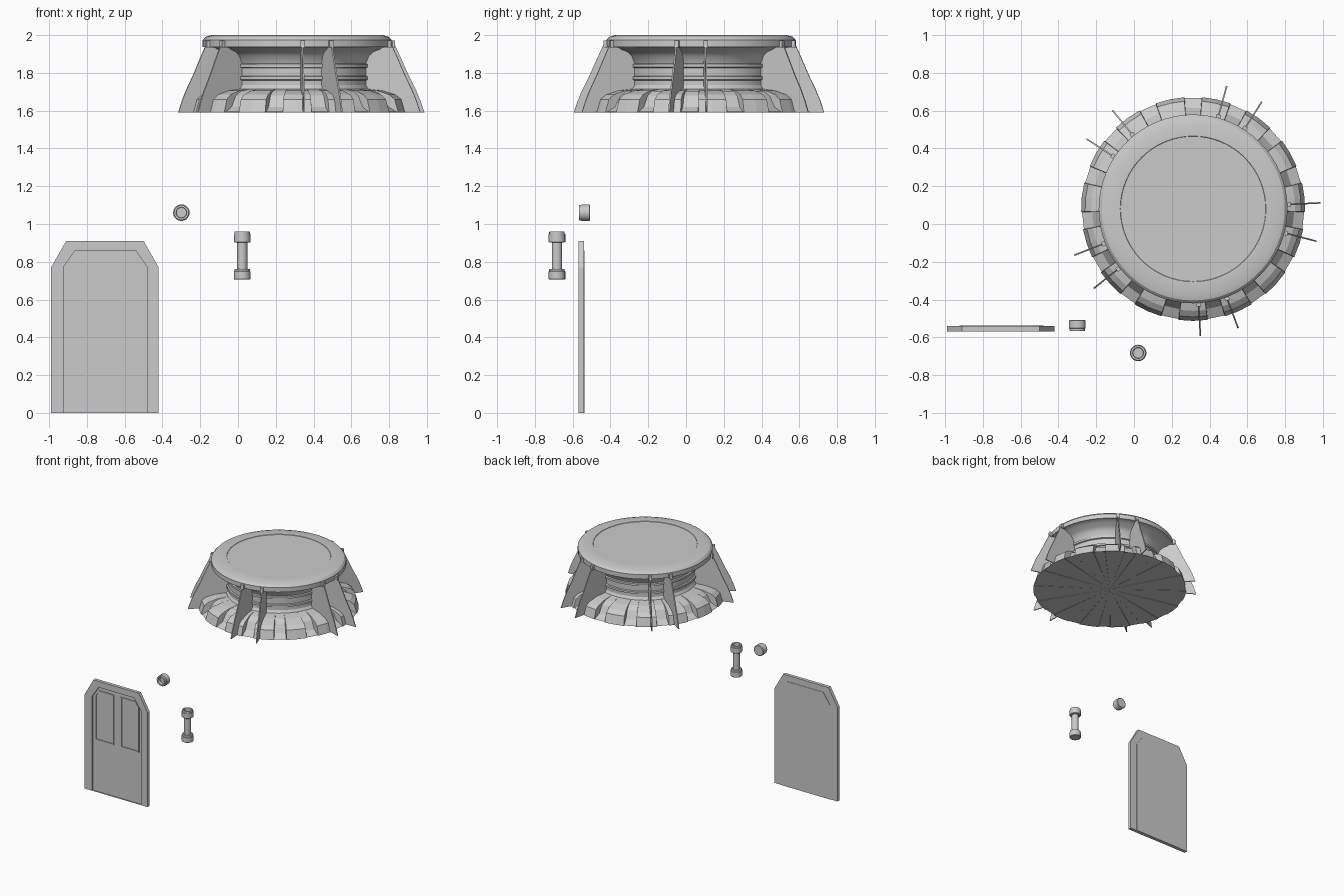
import bpy, bmesh
from math import sin, cos, pi, radians
from mathutils import Matrix, Vector

if "Cube" in bpy.data.objects:
    bpy.data.objects.remove(bpy.data.objects["Cube"])


def make(name, bm, smooth=None):
    bmesh.ops.remove_doubles(bm, verts=bm.verts, dist=1e-5)
    bmesh.ops.recalc_face_normals(bm, faces=bm.faces)
    me = bpy.data.meshes.new(name)
    bm.to_mesh(me)
    bm.free()
    ob = bpy.data.objects.new(name, me)
    bpy.context.collection.objects.link(ob)
    if smooth:
        bpy.context.view_layer.objects.active = ob
        ob.select_set(True)
        bpy.ops.object.shade_smooth_by_angle(angle=radians(smooth))
        ob.select_set(False)
    return ob


def skin(bm, rings):
    # Closed surface through a loop of (r, z) profiles, pole to pole
    vs = [[bm.verts.new(p) for p in ring] for ring in rings]
    for i in range(len(vs)):
        a, b = vs[i - 1], vs[i]
        for j in range(len(a) - 1):
            quad = [a[j], b[j], b[j + 1], a[j + 1]]
            bm.faces.new(quad)


def ring_at(profile, ang):
    return [(r * cos(ang), r * sin(ang), z) for r, z in profile]


def lathe(name, profile, segs, matrix, smooth=30):
    bm = bmesh.new()
    skin(bm, [ring_at(profile, 2 * pi * i / segs) for i in range(segs)])
    bmesh.ops.remove_doubles(bm, verts=bm.verts, dist=1e-5)
    bmesh.ops.transform(bm, matrix=matrix, verts=bm.verts)
    return make(name, bm, smooth)


def prism(bm, pts, y0, y1, matrix=Matrix()):
    # Extrude an x/z outline along y
    a = [bm.verts.new(matrix @ Vector((x, y0, z))) for x, z in pts]
    b = [bm.verts.new(matrix @ Vector((x, y1, z))) for x, z in pts]
    bm.faces.new(a)
    bm.faces.new(b[::-1])
    for i in range(len(a)):
        bm.faces.new((a[i - 1], a[i], b[i], b[i - 1]))


def frame(bm, outer, inner, y0, y1):
    # Band between two matching outlines, closed on every side
    L = [[bm.verts.new((x, y, z)) for x, z in pts]
         for pts, y in ((outer, y0), (outer, y1), (inner, y1), (inner, y0))]
    for k in range(4):
        a, b = L[k - 1], L[k]
        for i in range(len(a)):
            bm.faces.new((a[i - 1], a[i], b[i], b[i - 1]))


hub = Matrix.Translation((0.313, 0.08, 0))

# Round cap with waisted, ringed neck
cap = [(0, 1.997), (.384, 1.997), (.386, 2.0), (.455, 2.0), (.485, 1.991), (.5, 1.975),
       (.5, 1.938), (.47, 1.935), (.455, 1.925), (.42, 1.912), (.395, 1.89), (.38, 1.855)]
for z in (1.838, 1.772):
    cap += [(.378, z + .012), (.388, z + .008), (.388, z - .008), (.378, z - .012)]
cap += [(.378, 1.735), (.39, 1.715), (.43, 1.70), (.43, 1.62), (0, 1.62)]
lathe("cap_and_neck", cap, 64, hub)

# Toothed skirt: 15 raised panels between 15 sloping notches
tooth = [(0, 1.70), (.39, 1.715), (.47, 1.706), (.54, 1.685), (.572, 1.66), (.593, 1.59), (0, 1.59)]
notch = [(0, 1.70), (.39, 1.715), (.46, 1.703), (.50, 1.68), (.535, 1.62), (.588, 1.592), (0, 1.59)]
rings = []
for k in range(15):
    c = 18 + 24 * k
    for prof, off in ((notch, -4.4), (notch, 4.4), (tooth, 4.6), (tooth, 12), (tooth, 19.4)):
        rings.append(ring_at(prof, radians(c + off)))
bm = bmesh.new()
skin(bm, rings)
bmesh.ops.remove_doubles(bm, verts=bm.verts, dist=1e-5)
bmesh.ops.transform(bm, matrix=hub, verts=bm.verts)
make("toothed_skirt", bm)

# Five pairs of thin curved fins with small clips at the rim
fin = [(.495, 1.965), (.515, 1.955), (.55, 1.88), (.59, 1.79), (.63, 1.71), (.655, 1.65),
       (.675, 1.59), (.58, 1.592), (.53, 1.62), (.47, 1.68), (.37, 1.71), (.37, 1.88),
       (.44, 1.935), (.495, 1.937)]
clip = [(.48, 1.935), (.518, 1.935), (.518, 1.972), (.48, 1.972)]
bf, bc = bmesh.new(), bmesh.new()
for k in range(5):
    for off in (-8.7, 8.7):
        m = hub @ Matrix.Rotation(radians(-6 + 72 * k + off), 4, 'Z')
        prism(bf, fin, -.004, .004, m)
        prism(bc, clip, -.012, .012, m)
make("fins", bf)
make("fin_clips", bc)


# Door: outer frame, recessed leaf and two framed windows
def arch(x0, x1, z0, z1, cl, cr, dz):
    return [(x0, z0), (x0, z1 - dz), (x0 + cl, z1), (x1 - cr, z1), (x1, z1 - dz), (x1, z0)]


door_in = arch(-.925, -.48, 0, .86, .062, .062, .09)
bm = bmesh.new()
frame(bm, arch(-.99, -.42, 0, .91, .08, .08, .14), door_in, -.568, -.541)
make("door_frame", bm)

bm = bmesh.new()
prism(bm, door_in, -.554, -.538)
make("door_leaf", bm)

win_l = [(-.90, .42), (-.90, .785), (-.868, .828), (-.735, .828), (-.735, .42)]
win_l_in = [(-.892, .428), (-.892, .782), (-.864, .82), (-.743, .82), (-.743, .428)]
bm = bmesh.new()
for s in (0, 1):
    flip = (lambda p: [(-1.405 - x, z) for x, z in p]) if s else (lambda p: p)
    frame(bm, flip(win_l), flip(win_l_in), -.561, -.553)
make("window_frames", bm)

# Cup shape shared by the loose knob and both ends of the post
cup = [(0, 0), (.039, 0), (.044, .004), (.044, .044), (.041, .046), (.041, .055),
       (.039, .058), (.029, .058), (.027, .055), (.027, .03), (0, .03)]
lathe("knob", cup, 20, Matrix.Translation((-.30, -.508, 1.06)) @ Matrix.Rotation(pi / 2, 4, 'X'))
post = (.022, -.683)
lathe("post_base", cup, 20, Matrix.Translation((*post, .705)))
lathe("post_top", cup, 20, Matrix.Translation((*post, .902)))
lathe("post_shaft", [(0, .735), (.027, .735), (.027, .903), (0, .903)], 20,
      Matrix.Translation((*post, 0)))
